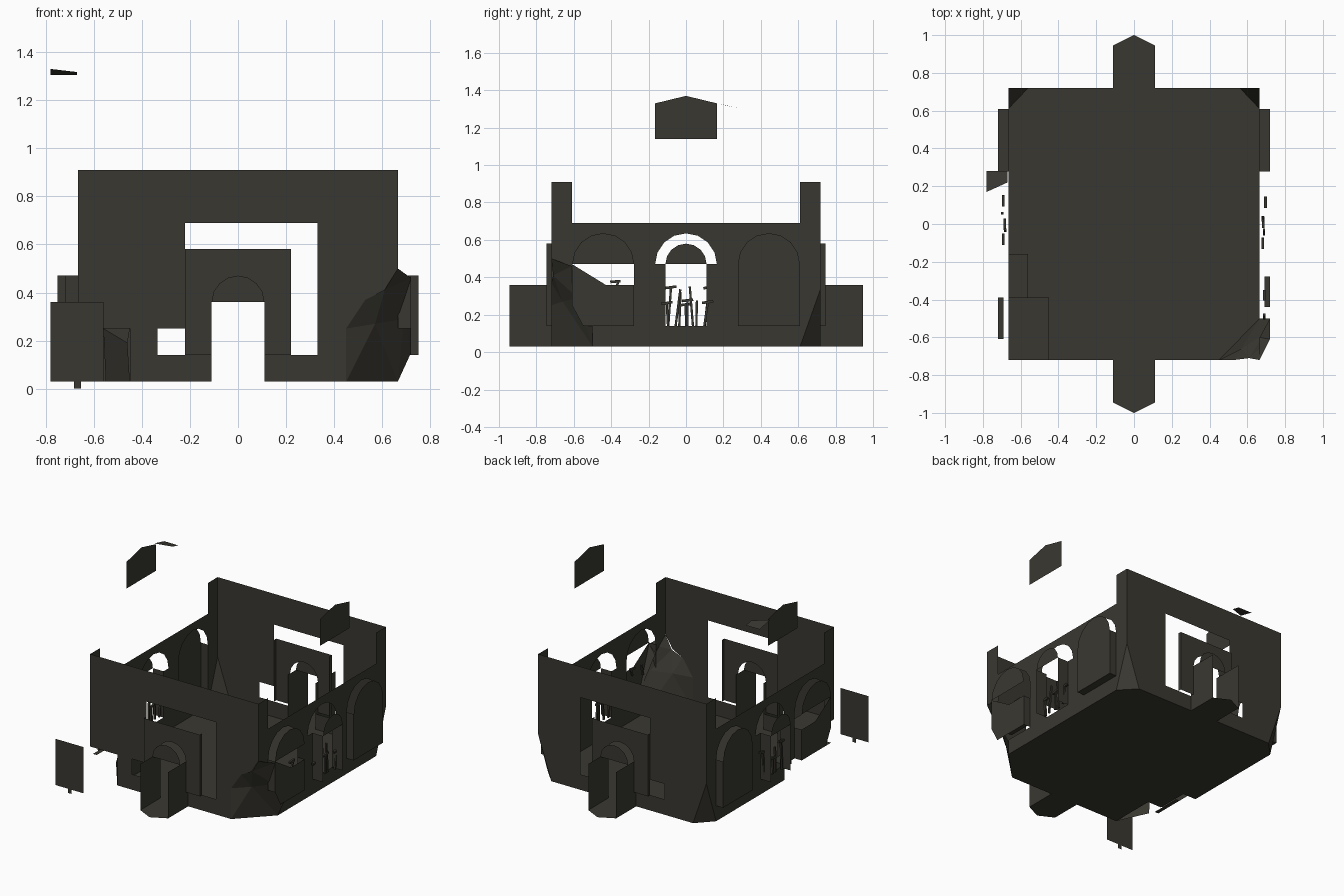
import bpy, bmesh, math, random
from mathutils import Vector

if "Cube" in bpy.data.objects:
    bpy.data.objects.remove(bpy.data.objects["Cube"])

random.seed(4)
stone = bpy.data.materials.new("dark stone")
stone.diffuse_color = (0.041, 0.039, 0.030, 1)
stone.use_nodes = True
stone.node_tree.nodes["Principled BSDF"].inputs["Base Color"].default_value = stone.diffuse_color

X, Y, D, H = 0.665, 0.72, 0.03, 0.91      # half width, half depth, floor level, wall top


def finish(name, bm):
    me = bpy.data.meshes.new(name)
    bm.to_mesh(me)
    bm.free()
    me.materials.append(stone)
    ob = bpy.data.objects.new(name, me)
    bpy.context.collection.objects.link(ob)
    return ob


def lift(axis, at):
    """Map a 2D point into the plane where the given axis equals at."""
    return {"x": lambda p: (at, p[0], p[1]),
            "y": lambda p: (p[0], at, p[1]),
            "z": lambda p: (p[0], p[1], at)}[axis]


def sheet(name, axis, at, outline, holes=()):
    """Thin flat sheet from an outline, with optional holes."""
    bm = bmesh.new()
    put = lift(axis, at)
    loops = [[bm.verts.new(put(p)) for p in loop] for loop in [outline, *holes]]
    if not holes:
        bm.faces.new(loops[0])
    else:
        edges = [bm.edges.new((l[i - 1], l[i])) for l in loops for i in range(len(l))]
        bmesh.ops.triangle_fill(bm, use_beauty=True, use_dissolve=False, edges=edges)
    return finish(name, bm)


def rect(a, b, c, d):
    return [(a, c), (b, c), (b, d), (a, d)]


def arc(c, z, r, n=8, rz=None):
    """Half circle from the -r end over the top to the +r end."""
    rz = rz or r
    return [(c - r * math.cos(math.pi * i / n), z + rz * math.sin(math.pi * i / n))
            for i in range(n + 1)]


def facets(name, pts, tris):
    bm = bmesh.new()
    vs = [bm.verts.new(p) for p in pts]
    for t in tris:
        bm.faces.new([vs[i] for i in t])
    return finish(name, bm)


# Floor with pointed doorsteps, cut corners and a stepped broken corner
sheet("floor", "z", D, [
    (.45, -Y), (X, -.5), (X, .61), (.56, Y), (.11, Y), (.11, .945), (0, 1), (-.11, .945),
    (-.11, Y), (-.56, Y), (-X, .61), (-X, -.16), (-.56, -.16), (-.56, -.39), (-.45, -.39),
    (-.45, -Y), (-.11, -Y), (-.11, -.945), (0, -1), (.11, -.945), (.11, -Y)])

# Front and back walls with a door gap and a broken opening
gap = [(-.11, D), (-.11, .14), (-.335, .14), (-.335, .25), (-.22, .25), (-.22, .69),
       (.33, .69), (.33, .14), (.11, .14), (.11, D)]
sheet("front_wall", "y", -Y, [(.45, D), (.45, .25), (.53, .37), (.61, .41), (X, .5), (X, H),
                              (-X, H), (-X, .25), (-.45, .25), (-.45, D)] + gap)
sheet("back_wall", "y", Y, [(.56, D), (X, .34), (X, H), (-X, H), (-X, .34), (-.56, D)] + gap)

# Door frames, porch cheeks and arch panels at both ends
for s, side in ((-1, "front"), (1, "back")):
    sheet(side + "_door_frame", "y", s * .745,
          [(-.22, .14), (-.11, .14)] + arc(0, .36, .11)
          + [(.11, .14), (.22, .14), (.22, .58), (-.22, .58)])
    sheet(side + "_arch_panel", "y", s * .81, arc(0, .36, .11))
    for x in (-1, 1):
        sheet(side + "_frame_edge", "x", x * .22, rect(s * Y, s * .745, .14, .58))
        sheet(side + "_porch_cheek", "x", x * .11, rect(s * Y, s * .945, D, .36))

# Side walls: open centre arch, one whole bay and one broken bay
centre = [(-.11, .14), (-.11, .47)] + arc(0, .47, .165) + [(.11, .47), (.11, .14)]
bay = [(.277, .14)] + arc(.443, .47, .166) + [(.609, .14)]
broken = arc(-.443, .47, .166) + [(-.277, .14)]
top = [(.61, .69), (.61, H), (Y, H), (Y, .34), (.61, D)]
top_front = [(-Y, H), (-.61, H), (-.61, .69)]
sheet("right_wall", "x", X, [(-Y, .5)] + top_front + top
      + [(-.5, D), (-.5, .14)] + broken[::-1] + [(-.609, .42)], [centre, bay])
sheet("left_wall", "x", -X, [(-Y, .25)] + top_front + top
      + [(-.16, D), (-.16, .14)] + broken[::-1] + [(-.609, .25)], [centre, bay])

for s, side in ((1, "right"), (-1, "left")):
    out = s * .72
    # back bay: outer panel, sill and jambs
    sheet(side + "_bay_panel", "x", out, bay)
    sheet(side + "_bay_sill", "z", .14, rect(s * X, out, .277, .609))
    for y in (.277, .609):
        sheet(side + "_bay_jamb", "y", y, rect(s * X, out, .14, .47))
    # broken front bay: arch head and leftover panel
    sheet(side + "_broken_head", "x", out, arc(-.443, .47, .166))
    a, b = (-.44, -.277) if s > 0 else (-.609, -.39)
    sheet(side + "_broken_sill", "z", .14, rect(s * .69, out, a, b))
    sheet(side + "_broken_panel", "x", out,
          [(-.55, .14), (-.277, .14), (-.277, .36), (-.43, .36), (-.609, .47), (-.609, .25)])
    sheet(side + "_broken_jamb", "y", -.609, rect(s * X, out, .25, .47))
    sheet(side + "_broken_jamb", "y", -.277, rect(s * X, out, .14, .36))
    # centre opening: cheeks, arch panel and floating gable
    for y in (-.11, .11):
        sheet(side + "_centre_cheek", "y", y, rect(s * X, s * .75, .14, .47))
    sheet(side + "_centre_arch_panel", "x", s * .75, arc(0, .47, .11))
    sheet(side + "_gable", "x", s * .765,
          [(-.165, 1.14), (.165, 1.14), (.165, 1.33), (0, 1.37), (-.165, 1.33)])
    # cut back corner
    facets(side + "_back_corner", [(s * .56, Y, D), (s * X, .61, D), (s * X, Y, .34)],
           [(0, 1, 2)])

# Leftover scrap of roof
facets("roof_scrap", [(-.78, .17, 1.33), (-.67, .22, 1.317), (-.67, .28, 1.304),
                      (-.78, .28, 1.304)], [(0, 1, 2, 3)])

# Loose board on a peg
sheet("loose_board", "y", -.945, rect(-.78, -.56, D, .36))
sheet("board_peg", "y", -.945, rect(-.683, -.653, 0, D))

# Broken front left corner: raised ledges and skirts
sheet("high_ledge", "z", .25, rect(-X, -.45, -Y, -.39))
sheet("low_ledge", "z", .14, rect(-X, -.56, -.39, -.16))
sheet("high_skirt_side", "x", -.45, rect(-Y, -.39, D, .25))
sheet("high_skirt_end", "y", -.39, rect(-.56, -.45, D, .25))
sheet("low_skirt_side", "x", -.56, rect(-.39, -.16, D, .14))
sheet("low_skirt_end", "y", -.16, rect(-X, -.56, D, .14))
facets("corner_rock", [(-.56, -.5, .25), (-.45, -.6, .25), (-.46, -Y, .19), (-.45, -Y, D),
                       (-.55, -.5, D)], [(0, 1, 2), (0, 2, 4), (2, 3, 4)])

# Rubble filling the front right corner
facets("rubble", [
    (.45, -.72, .03), (X, -.5, .03), (.45, -.72, .25), (.57, -.66, .27), (.69, -.58, .29),
    (.72, -.5, .15), (.53, -.72, .37), (.61, -.71, .41), (X, -.72, .5), (.72, -.61, .46),
    (X, -.6, .40)],
    [(0, 1, 3), (0, 3, 2), (1, 5, 4), (1, 4, 3), (2, 3, 6), (3, 7, 6), (3, 4, 7),
     (4, 9, 7), (7, 9, 8), (4, 5, 9), (8, 9, 10), (9, 5, 10)])


def stick(name, a, b, w=.006):
    """Thin square bar between two points."""
    a, b = Vector(a), Vector(b)
    bm = bmesh.new()
    bmesh.ops.create_cube(bm, size=1)
    bmesh.ops.scale(bm, vec=(w, w, (b - a).length), verts=bm.verts)
    rot = (b - a).to_track_quat("Z", "Y").to_matrix()
    bmesh.ops.rotate(bm, matrix=rot, verts=bm.verts)
    bmesh.ops.translate(bm, vec=(a + b) / 2, verts=bm.verts)
    finish(name, bm)


# Leaning stakes with cross caps in the side openings
for s in (1, -1):
    for i in range(5):
        y = -.09 + .045 * i + random.uniform(-.012, .012)
        x = s * random.uniform(.68, .70)
        tip = (x, y + random.uniform(-.03, .03), random.uniform(.24, .36))
        stick("stake", (x, y, .14), tip, .012)
        if i % 2 == 0:
            stick("stake_cap", (x, tip[1] - .03, tip[2]), (x, tip[1] + .03, tip[2] + .008), .014)
stick("broken_stake", (.69, -.5, .29), (.69, -.48, .37), .013)
stick("broken_stake", (.69, -.38, .33), (.69, -.36, .38), .012)
stick("broken_stake_cap", (.69, -.405, .375), (.69, -.35, .38), .014)
